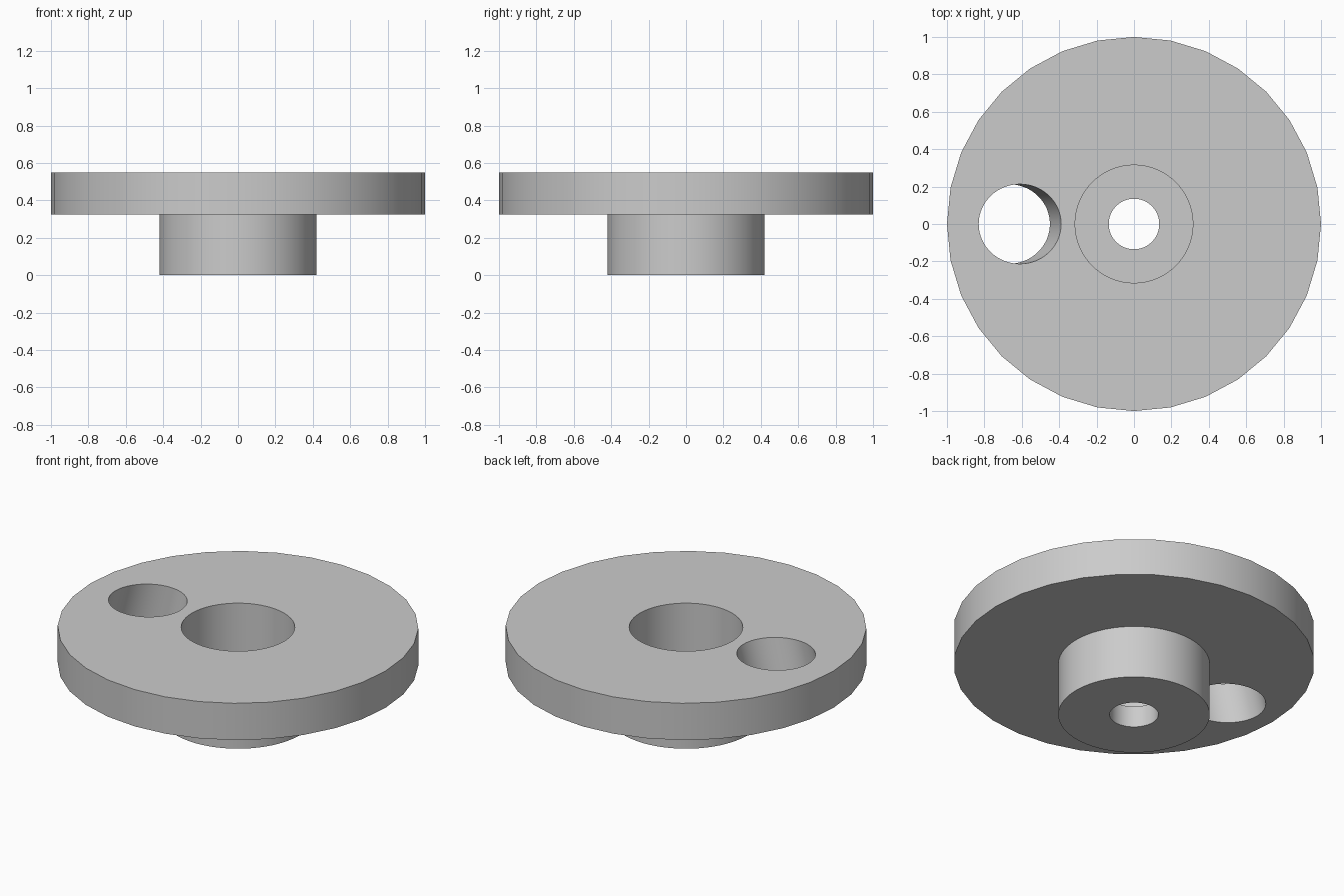
import bpy
import math

cube = bpy.data.objects.get("Cube")
if cube:
    bpy.data.objects.remove(cube, do_unlink=True)

GREY = (0.6, 0.6, 0.6, 1.0)
metal = bpy.data.materials.new("plain grey")
metal.use_nodes = True
metal.diffuse_color = GREY
metal.node_tree.nodes["Principled BSDF"].inputs["Base Color"].default_value = GREY

DISC_BOTTOM, DISC_TOP = 0.323, 0.548
BORE_FLOOR = 0.13


def cylinder(name, radius, bottom, top, sides, x=0.0, tilt=0.0):
    """Upright cylinder between two heights, optionally tilted about y."""
    bpy.ops.mesh.primitive_cylinder_add(
        vertices=sides, radius=radius, depth=top - bottom,
        location=(x, 0, (top + bottom) / 2), rotation=(0, tilt, 0))
    obj = bpy.context.object
    obj.name = name
    obj.data.materials.append(metal)
    return obj


def combine(body, tool, operation):
    """Apply a boolean to the body and discard the tool."""
    tool.hide_render = True
    mod = body.modifiers.new(tool.name, 'BOOLEAN')
    mod.operation = operation
    mod.solver = 'EXACT'
    mod.object = tool
    bpy.context.view_layer.objects.active = body
    bpy.ops.object.modifier_apply(modifier=mod.name)
    bpy.data.objects.remove(tool, do_unlink=True)


# Wide disc on a narrower hub
body = cylinder("flanged_disc", 1.0, DISC_BOTTOM, DISC_TOP, 32)
combine(body, cylinder("hub", 0.42, 0, DISC_BOTTOM + 0.1, 64), 'UNION')

# Stepped centre bore: wide pocket from the top, narrow hole right through
combine(body, cylinder("wide_bore", 0.315, BORE_FLOOR, 0.8, 64), 'DIFFERENCE')
combine(body, cylinder("through_hole", 0.135, -0.2, 0.3, 64), 'DIFFERENCE')

# Slanted hole beside the centre, leaning outwards towards the underside
mid = (DISC_BOTTOM + DISC_TOP) / 2
combine(body, cylinder("slanted_hole", 0.213, mid - 0.3, mid + 0.3, 64,
                       x=-0.64, tilt=math.radians(15)), 'DIFFERENCE')

# Smooth walls with crisp rims
bpy.ops.object.select_all(action='DESELECT')
body.select_set(True)
bpy.context.view_layer.objects.active = body
bpy.ops.object.shade_smooth_by_angle(angle=math.radians(30))
